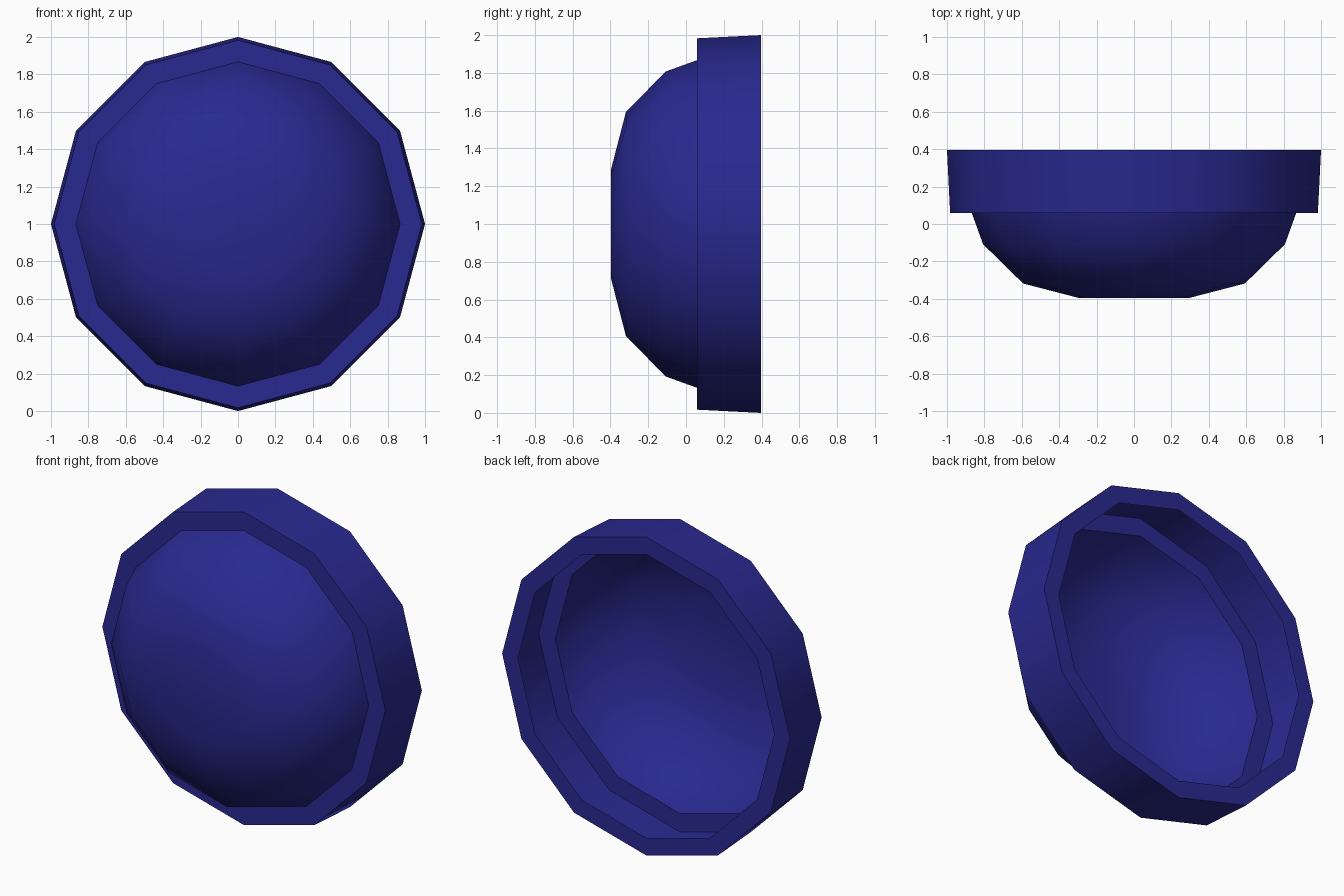
import bpy, bmesh
from math import sin, cos, pi, radians

if "Cube" in bpy.data.objects:
    bpy.data.objects.remove(bpy.data.objects["Cube"])

SIDES = 12
CENTRE_Z = 1.0

blue = bpy.data.materials.new("deep_blue")
blue.diffuse_color = (0.022, 0.022, 0.28, 1)
blue.use_nodes = True
blue.node_tree.nodes["Principled BSDF"].inputs["Base Color"].default_value = blue.diffuse_color


def lathe(name, profile):
    """Spin (radius, y) points around the y axis, as an open single-wall shell."""
    bm = bmesh.new()
    rings = []
    for r, y in profile:
        if r == 0:
            rings.append([bm.verts.new((0, y, CENTRE_Z))] * SIDES)
        else:
            rings.append([bm.verts.new((r * cos(2 * pi * i / SIDES), y,
                                        CENTRE_Z + r * sin(2 * pi * i / SIDES)))
                          for i in range(SIDES)])
    for a, b in zip(rings, rings[1:]):
        for i in range(SIDES):
            j = (i + 1) % SIDES
            corners = dict.fromkeys((a[i], a[j], b[j], b[i]))
            bm.faces.new(list(corners))
    mesh = bpy.data.meshes.new(name)
    bm.to_mesh(mesh)
    bm.free()
    obj = bpy.data.objects.new(name, mesh)
    bpy.context.collection.objects.link(obj)
    mesh.materials.append(blue)
    bpy.ops.object.select_all(action='DESELECT')
    obj.select_set(True)
    bpy.context.view_layer.objects.active = obj
    bpy.ops.object.shade_smooth_by_angle(angle=radians(40))
    return obj


# Rounded bowl bulging towards the front
lathe("bowl", [(0, -0.396), (0.293, -0.396), (0.593, -0.318),
               (0.807, -0.108), (0.867, 0.058)])

# Collar: front shoulder, slightly flared wall, inward lip at the back
lathe("collar", [(0.867, 0.058), (0.983, 0.058), (1.0, 0.396), (0.89, 0.396)])
